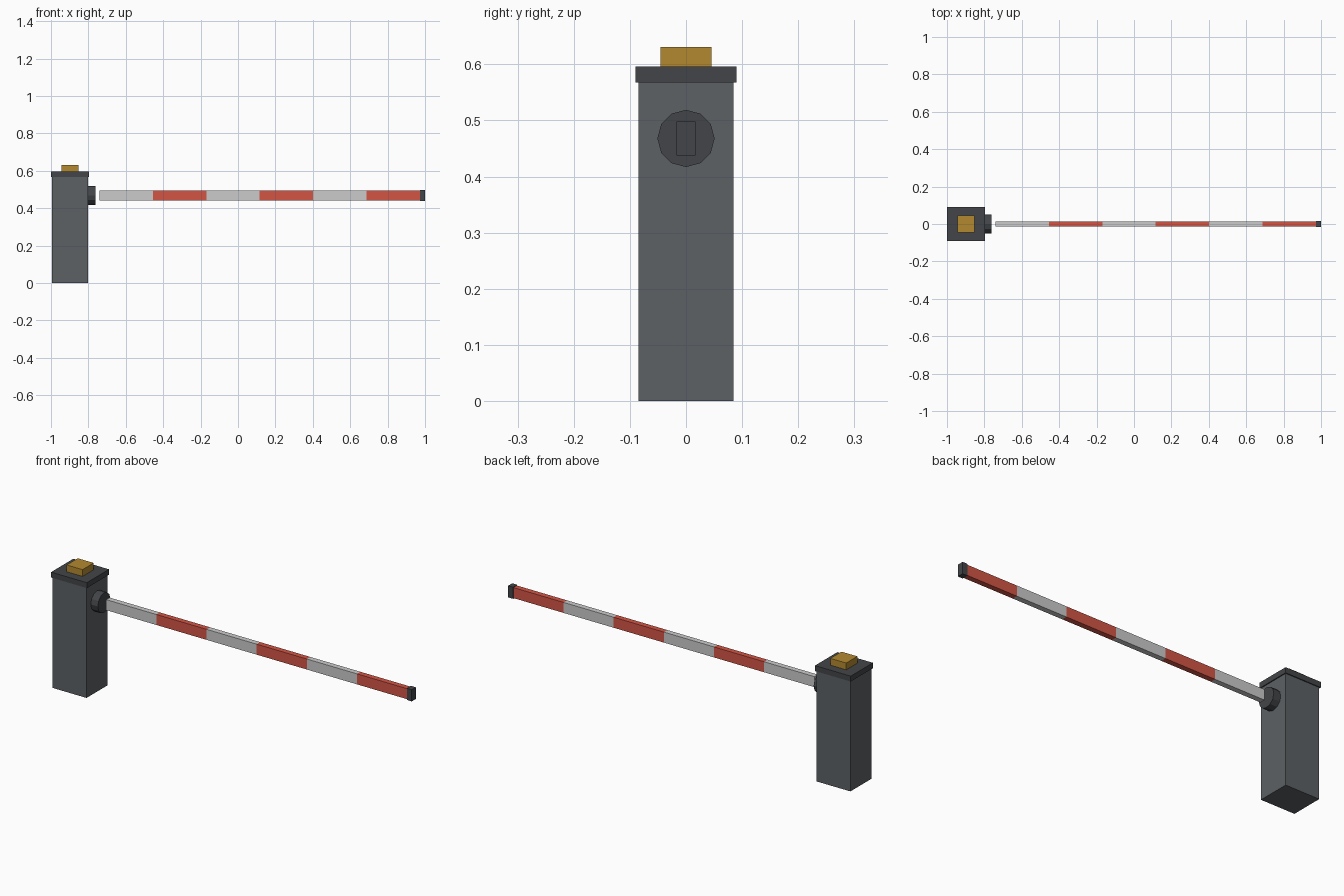
import bpy, math

if "Cube" in bpy.data.objects:
    bpy.data.objects.remove(bpy.data.objects["Cube"])


def material(name, rgb):
    m = bpy.data.materials.new(name)
    m.diffuse_color = (*rgb, 1)
    m.use_nodes = True
    m.node_tree.nodes["Principled BSDF"].inputs["Base Color"].default_value = m.diffuse_color
    return m


cabinet_grey = material("cabinet_grey", (0.11, 0.12, 0.13))
dark_grey = material("dark_grey", (0.055, 0.06, 0.065))
amber = material("amber", (0.45, 0.25, 0.03))
red = material("red", (0.65, 0.09, 0.06))
white = material("white", (0.6, 0.6, 0.6))


def box(name, x, y, z, mat):
    """Box from (min, max) ranges in x and z, and a half width in y."""
    bpy.ops.mesh.primitive_cube_add(
        size=1, location=((x[0] + x[1]) / 2, 0, (z[0] + z[1]) / 2))
    ob = bpy.context.object
    ob.name = name
    ob.scale = (x[1] - x[0], 2 * y, z[1] - z[0])
    bpy.ops.object.transform_apply(location=False, rotation=False, scale=True)
    ob.data.materials.append(mat)
    return ob


# Cabinet, lid and warning lamp
box("cabinet", (-0.995, -0.802), 0.085, (0, 0.568), cabinet_grey)
box("cabinet_lid", (-1.0, -0.797), 0.09, (0.568, 0.596), dark_grey)
box("warning_lamp", (-0.943, -0.853), 0.045, (0.596, 0.631), amber)

# Twelve-sided pivot hub on the cabinet's side
ARM_Z = 0.468
bpy.ops.mesh.primitive_cylinder_add(
    vertices=12, radius=0.051, depth=0.042,
    location=(-0.783, 0, ARM_Z), rotation=(0, math.pi / 2, 0))
hub = bpy.context.object
hub.name = "pivot_hub"
hub.data.materials.append(dark_grey)

# Striped boom: six equal sections, alternating white and red
START, END, COUNT = -0.74, 0.972, 6
step = (END - START) / COUNT
for i in range(COUNT):
    x = START + i * step
    box(f"boom_section_{i + 1}", (x, x + step), 0.014,
        (ARM_Z - 0.027, ARM_Z + 0.027), red if i % 2 else white)

# Boom end cap
box("boom_end_cap", (END, 1.0), 0.0165, (ARM_Z - 0.03, ARM_Z + 0.03), dark_grey)
